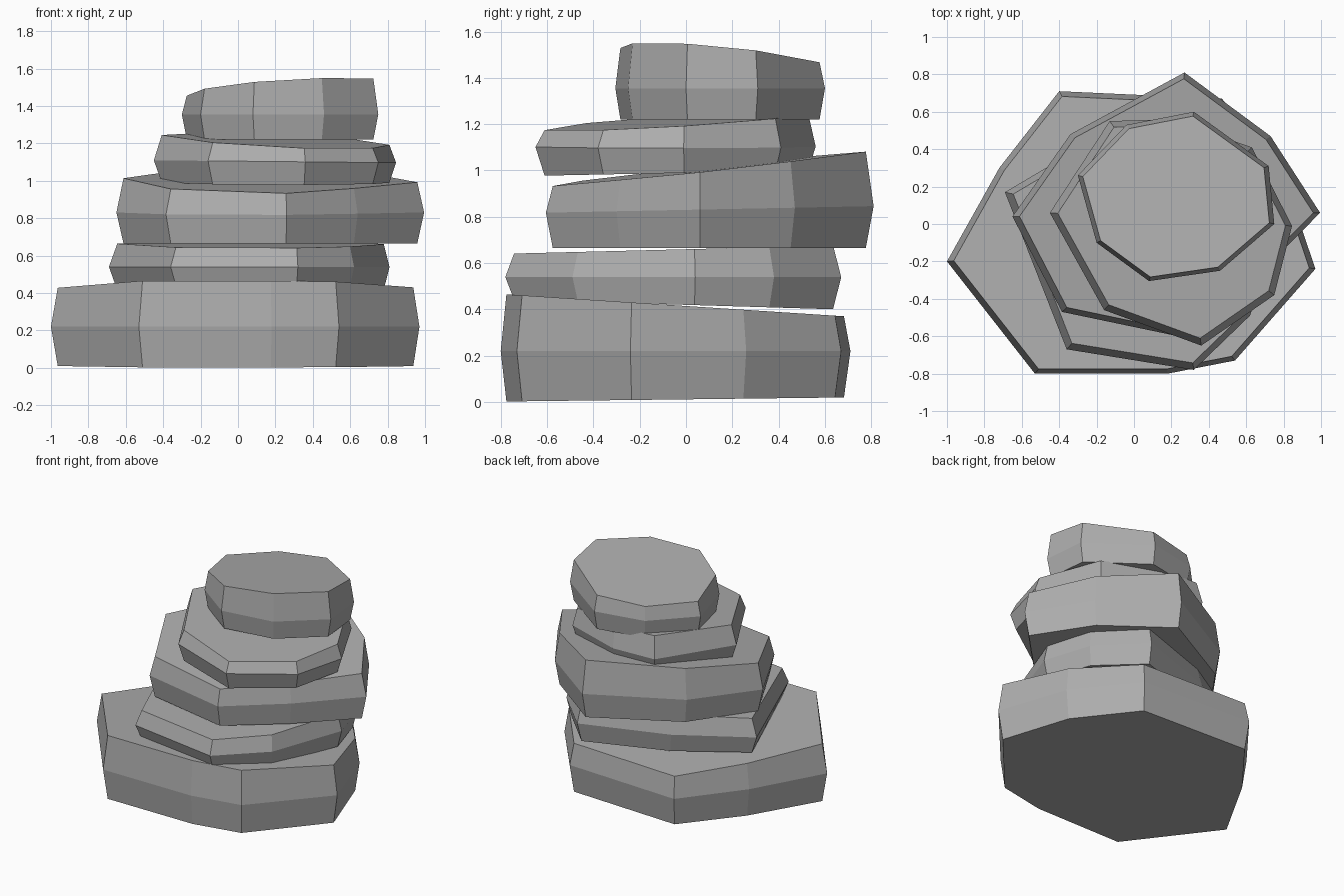
import bpy
import bmesh

cube = bpy.data.objects.get("Cube")
if cube:
    bpy.data.objects.remove(cube, do_unlink=True)

# One plain stone colour
stone = bpy.data.materials.new("grey_stone")
stone.use_nodes = True
colour = (0.42, 0.42, 0.42, 1)
stone.diffuse_color = colour
stone.node_tree.nodes["Principled BSDF"].inputs["Base Color"].default_value = colour


def slab(name, outline, bottom, middle, top, inset):
    """Stone with a wide waist; each level is (height, x tilt, y tilt)."""
    cx = sum(p[0] for p in outline) / len(outline)
    cy = sum(p[1] for p in outline) / len(outline)
    bm = bmesh.new()
    rings = []
    for (height, tx, ty), s in ((bottom, inset), (middle, 1), (top, inset)):
        ring = []
        for px, py in outline:
            x, y = cx + (px - cx) * s, cy + (py - cy) * s
            ring.append(bm.verts.new((x, y, height + tx * x + ty * y)))
        rings.append(ring)
    n = len(outline)
    for low, high in zip(rings, rings[1:]):
        for i in range(n):
            j = (i + 1) % n
            bm.faces.new((low[i], low[j], high[j], high[i]))
    bm.faces.new(rings[0][::-1])
    bm.faces.new(rings[-1])
    mesh = bpy.data.meshes.new(name)
    bm.to_mesh(mesh)
    bm.free()
    mesh.materials.append(stone)
    bpy.context.collection.objects.link(bpy.data.objects.new(name, mesh))


# Stones from the ground up, outlines run counter-clockwise
slab("base_stone",
     [(-1, -.2), (-.53, -.8), (.18, -.8), (.54, -.73), (.97, -.24),
      (.8, .26), (.47, .67), (-.4, .71), (-.72, .3)],
     (.012, 0, .012), (.22, 0, 0), (.415, 0, -.065), .965)

slab("second_stone",
     [(-.69, .17), (-.36, -.67), (.32, -.78), (.62, -.49), (.81, .04),
      (.7, .38), (.41, .67), (-.2, .46)],
     (.42, 0, -.03), (.54, 0, 0), (.66, 0, .025), .95)

slab("third_stone",
     [(-.65, .04), (-.385, -.47), (.26, -.605), (.64, -.3), (.995, .06),
      (.73, .47), (.27, .81), (-.34, .48)],
     (.665, 0, 0), (.83, 0, .02), (1.0, -.015, .11), .955)

slab("fourth_stone",
     [(-.45, .06), (-.16, -.46), (.36, -.65), (.75, -.38), (.845, -.01),
      (.63, .41), (.2, .56), (-.13, .55)],
     (.99, 0, .02), (1.105, -.01, 0), (1.225, -.04, .06), .94)

slab("top_stone",
     [(-.3, .26), (-.2, -.1), (.08, -.305), (.46, -.25), (.75, 0),
      (.72, .31), (.32, .6), (-.04, .53)],
     (1.22, 0, 0), (1.355, 0, 0), (1.497, .07, -.09), .95)
